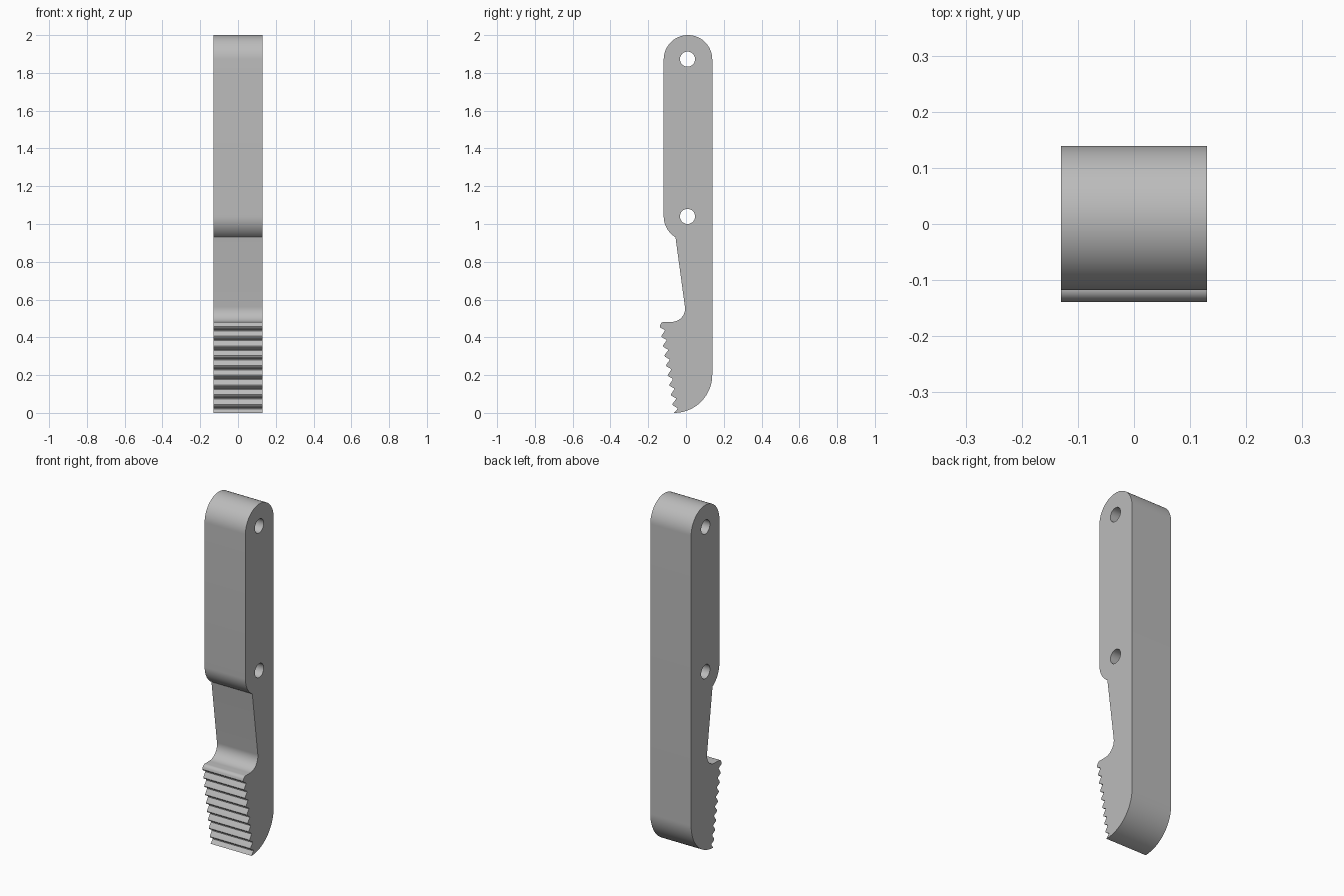
import bpy, bmesh
from math import sin, cos, radians
from mathutils import Matrix

cube = bpy.data.objects.get("Cube")
if cube:
    bpy.data.objects.remove(cube, do_unlink=True)

HALF_WIDTH = 0.13
AXIS_Y, TOP_Z, LOW_Z, RADIUS = 0.0105, 1.8715, 1.04, 0.1285
TEETH, PITCH = 9, 0.0516


def arc(cy, cz, r, start, end, steps):
    """Points on an arc in the side plane, angles in degrees."""
    angles = [radians(start + (end - start) * i / steps) for i in range(steps + 1)]
    return [(cy + r * cos(a), cz + r * sin(a)) for a in angles]


# Side outline: rounded top, shoulder, slanted neck, hollow and jaw lip
outline = arc(AXIS_Y, TOP_Z, RADIUS, 0, 180, 40)
outline += arc(AXIS_Y, LOW_Z, RADIUS, 180, 239, 16)
outline += arc(-0.075, 0.552, 0.07, 8, -90, 20)
outline += arc(-0.115, 0.46, 0.022, 90, 165, 8)

# Ratchet teeth stepping down and back along the jaw
for k in range(TEETH):
    y, z = -0.139 + 0.0084 * k, 0.452 - PITCH * k
    if k:
        outline.append((y + 0.003, z + 0.012))
    outline += [(y, z + 0.006), (y + 0.003, z), (y + 0.026, z - 0.013),
                (y + 0.027, z - 0.018)]

# Rounded heel
outline += arc(-0.063, 0.202, 0.202, -90, 0, 32)

# Filled outline with two through holes, extruded to full width
curve = bpy.data.curves.new("bar_outline", "CURVE")
curve.dimensions = "2D"
curve.fill_mode = "BOTH"
curve.extrude = HALF_WIDTH
holes = [arc(0.008, z, 0.04, 0, 360, 32)[:-1] for z in (1.873, LOW_Z)]
for loop in [outline] + holes:
    spline = curve.splines.new("POLY")
    spline.points.add(len(loop) - 1)
    for point, (y, z) in zip(spline.points, loop):
        point.co = (y, z, 0, 1)
    spline.use_cyclic_u = True
helper = bpy.data.objects.new("outline_helper", curve)
bpy.context.collection.objects.link(helper)
bpy.context.view_layer.update()
evaluated = helper.evaluated_get(bpy.context.evaluated_depsgraph_get())
mesh = bpy.data.meshes.new_from_object(evaluated)
bpy.data.objects.remove(helper, do_unlink=True)

# Stand the side plane upright and weld the caps to the walls
mesh.transform(Matrix(((0, 0, 1, 0), (1, 0, 0, 0), (0, 1, 0, 0), (0, 0, 0, 1))))
bm = bmesh.new()
bm.from_mesh(mesh)
bmesh.ops.remove_doubles(bm, verts=bm.verts, dist=0.0001)
bmesh.ops.recalc_face_normals(bm, faces=bm.faces)
bm.to_mesh(mesh)
bm.free()

bar = bpy.data.objects.new("toothed_bar", mesh)
bpy.context.collection.objects.link(bar)

# Plain grey material
grey = bpy.data.materials.new("plain_grey")
grey.use_nodes = True
colour = (0.5, 0.5, 0.5, 1)
grey.diffuse_color = colour
grey.node_tree.nodes["Principled BSDF"].inputs["Base Color"].default_value = colour
mesh.materials.clear()
mesh.materials.append(grey)

bpy.ops.object.select_all(action="DESELECT")
bar.select_set(True)
bpy.context.view_layer.objects.active = bar
bpy.ops.object.shade_smooth_by_angle(angle=radians(30))
